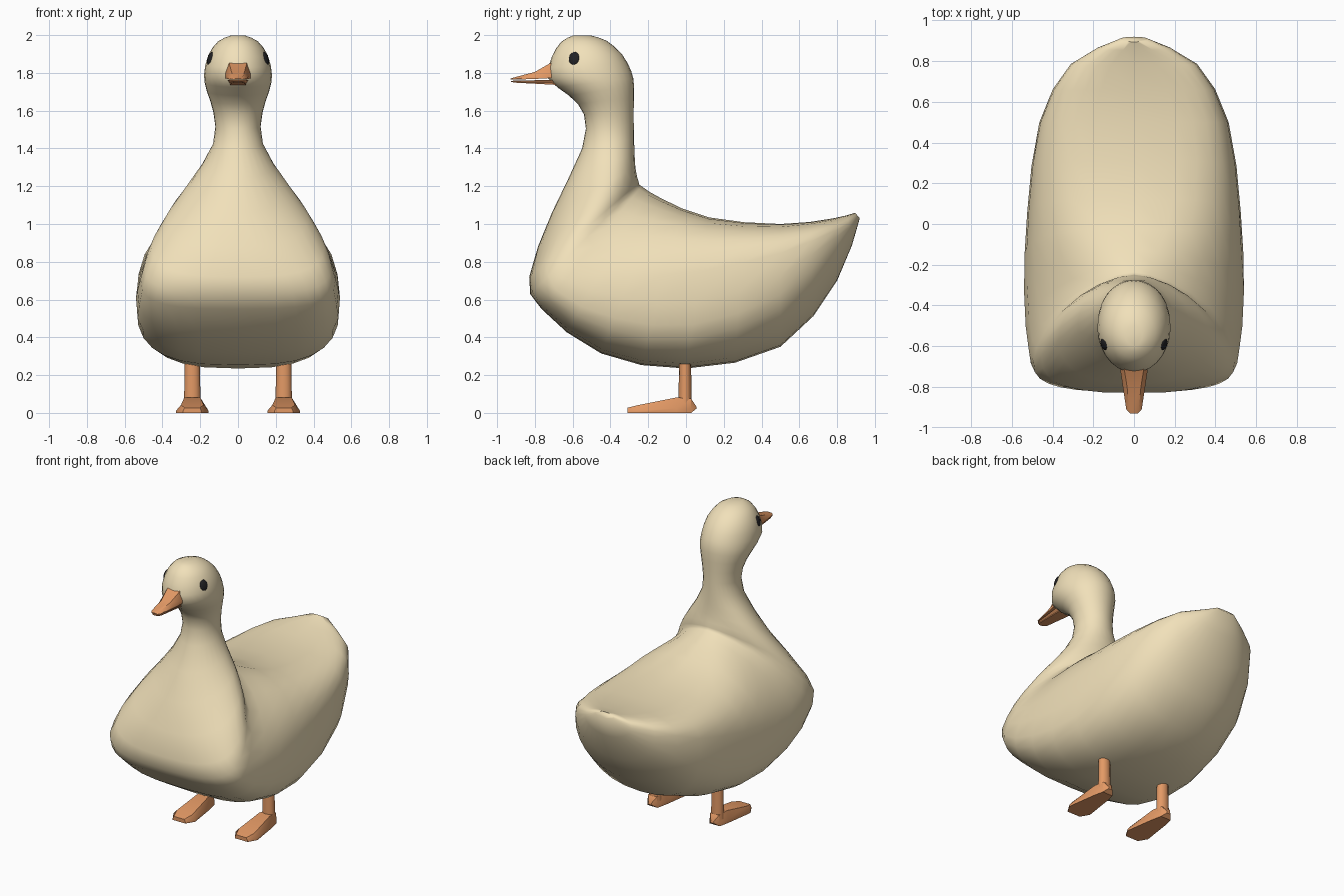
import bpy, bmesh, math
from mathutils import Vector

if "Cube" in bpy.data.objects:
    bpy.data.objects.remove(bpy.data.objects["Cube"])


def material(name, rgb):
    m = bpy.data.materials.new(name)
    m.diffuse_color = (*rgb, 1)
    m.use_nodes = True
    m.node_tree.nodes["Principled BSDF"].inputs["Base Color"].default_value = m.diffuse_color
    return m


CREAM = material("cream", (0.88, 0.75, 0.49))
ORANGE = material("orange", (0.77, 0.32, 0.13))
BLACK = material("black", (0.015, 0.015, 0.017))


def finish(ob, mat, angle):
    ob.data.materials.append(mat)
    bpy.ops.object.select_all(action='DESELECT')
    ob.select_set(True)
    bpy.context.view_layer.objects.active = ob
    bpy.ops.object.shade_smooth_by_angle(angle=math.radians(angle))


def loft(name, rings, mat, angle):
    """Skin a list of equal-length point loops and close both ends."""
    bm = bmesh.new()
    loops = [[bm.verts.new(p) for p in r] for r in rings]
    n = len(loops[0])
    for a, b in zip(loops, loops[1:]):
        for i in range(n):
            j = (i + 1) % n
            bm.faces.new((a[i], a[j], b[j], b[i]))
    bm.faces.new(loops[0])
    bm.faces.new(loops[-1])
    bmesh.ops.recalc_face_normals(bm, faces=bm.faces)
    me = bpy.data.meshes.new(name)
    bm.to_mesh(me)
    bm.free()
    ob = bpy.data.objects.new(name, me)
    bpy.context.collection.objects.link(ob)
    finish(ob, mat, angle)


def body_ring(ty, tz, by, bz, w, f, nt, nb, n=28):
    """Superellipse loop between a back point and a belly point; f = height of widest line."""
    top, bot = Vector((0, ty, tz)), Vector((0, by, bz))
    mid = bot.lerp(top, f)
    pts = []
    for i in range(n):
        t = 2 * math.pi * i / n
        c, s = math.cos(t), math.sin(t)
        e = 2 / (nt if c > 0 else nb)
        p = mid + ((top if c > 0 else bot) - mid) * abs(c) ** e
        p.x = math.copysign(w * abs(s) ** e, s)
        pts.append(p)
    return pts


def refine(rows):
    """Insert a spline midpoint between neighbouring sections."""
    out, last = [], len(rows) - 1
    for i in range(last):
        quad = zip(rows[max(i - 1, 0)], rows[i], rows[i + 1], rows[min(i + 2, last)])
        out += [rows[i], tuple((9 * (b + c) - a - d) / 16 for a, b, c, d in quad)]
    return out + [rows[-1]]


# Body loops fan from the tail round to the chest:
# back y, z, belly y, z, half width, widest line, roundness above, roundness below
trunk = [
    (.895, 1.06, .92, 1.03, .07, .5, 2, 2),
    (.78, 1.03, .80, .70, .31, .68, 3, 2),
    (.50, 1.00, .50, .35, .465, .58, 3.6, 2.3),
    (.12, 1.035, .0, .235, .525, .44, 3.0, 2.8),
    (-.13, 1.135, -.45, .315, .54, .36, 2.0, 3.0),
    (-.235, 1.20, -.765, .55, .515, .25, 1.6, 3.2),
    (-.25, 1.22, -.83, .72, .455, .32, 1.7, 2.8),
]
# Neck and head loops are plain ellipses: back y, z, front y, z, half width
neck = [
    (-.268, 1.30, -.71, 1.06, .275),
    (-.275, 1.45, -.55, 1.40, .132),
    (-.277, 1.60, -.54, 1.58, .13),
    (-.275, 1.73, -.62, 1.68, .166),
    (-.29, 1.81, -.73, 1.77, .18),
    (-.34, 1.90, -.71, 1.885, .158),
    (-.42, 1.97, -.66, 1.965, .105),
    (-.50, 1.997, -.60, 1.997, .04),
]
sections = refine(trunk + [r + (.5, 2, 2) for r in neck])
loft("body", [body_ring(*s) for s in sections], CREAM, 60)


def slab(y, wb, zb, wt, zt, x=0):
    """Trapezoid loop across y with a short upright lower edge."""
    half = [(wb, zb), (wb, zb + (zt - zb) * .3), (wt, zt)]
    return [(x + a, y, z) for a, z in half] + [(x - a, y, z) for a, z in reversed(half)]


# Bill
loft("upper_bill", [slab(-.68, .066, 1.775, .048, 1.868), slab(-.725, .066, 1.772, .046, 1.848),
                    slab(-.80, .055, 1.768, .034, 1.805), slab(-.91, .038, 1.764, .024, 1.776),
                    slab(-.93, .02, 1.764, .014, 1.77)], ORANGE, 35)
loft("lower_bill", [slab(-.66, .045, 1.735, .06, 1.764), slab(-.90, .03, 1.748, .037, 1.759),
                    slab(-.926, .014, 1.752, .018, 1.758)], ORANGE, 35)

for side, sx in (("right", 1), ("left", -1)):
    # Eye
    bpy.ops.mesh.primitive_uv_sphere_add(segments=16, ring_count=10, location=(sx * .146, -.592, 1.876),
                                         rotation=(0, sx * -.3, sx * -.35))
    eye = bpy.context.object
    eye.name = side + "_eye"
    eye.scale = (.013, .03, .036)
    finish(eye, BLACK, 60)
    # Leg
    x = sx * .242
    bpy.ops.mesh.primitive_cone_add(vertices=12, radius1=.044, radius2=.038, depth=.32,
                                    location=(x, -.005, .2))
    leg = bpy.context.object
    leg.name = side + "_leg"
    leg.scale.y = .8
    finish(leg, ORANGE, 40)
    # Foot
    loft(side + "_foot", [slab(-.31, .05, 0, .04, .027, x), slab(-.25, .085, 0, .06, .042, x),
                          slab(-.05, .056, 0, .042, .082, x), slab(.027, .04, 0, .034, .075, x),
                          slab(.055, .015, .022, .01, .034, x)], ORANGE, 35)
